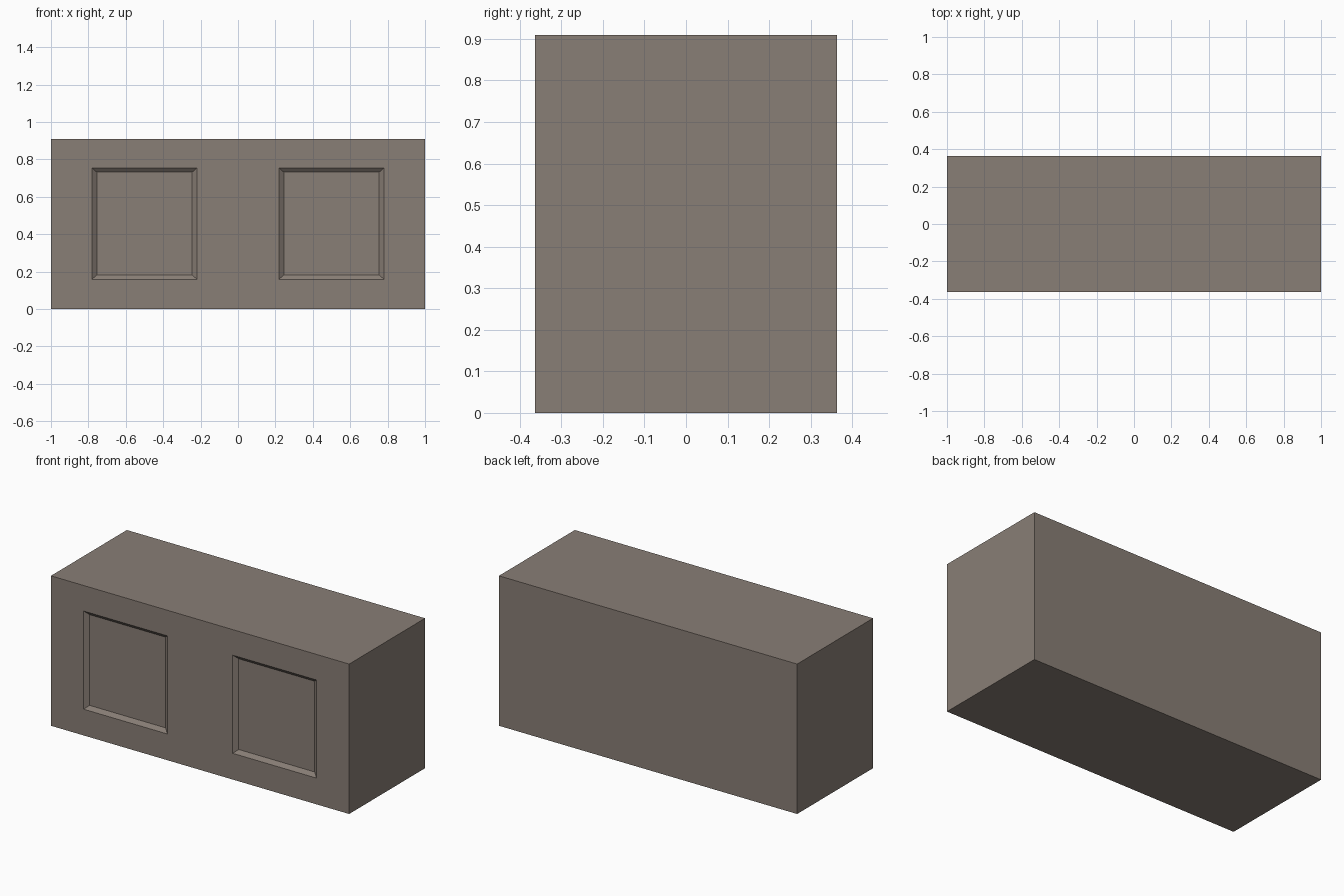
import bpy, bmesh

if "Cube" in bpy.data.objects:
    bpy.data.objects.remove(bpy.data.objects["Cube"])

W, D, H = 2.0, 0.727, 0.909
RECESS = 0.02      # depth of the front panels

paint = bpy.data.materials.new("taupe_paint")
paint.diffuse_color = (0.25, 0.21, 0.18, 1)
paint.use_nodes = True
paint.node_tree.nodes["Principled BSDF"].inputs["Base Color"].default_value = paint.diffuse_color


def make_block(name, size, center):
    bpy.ops.mesh.primitive_cube_add(size=1, location=center)
    ob = bpy.context.object
    ob.name = name
    ob.scale = size
    bpy.ops.object.transform_apply(location=True, rotation=False, scale=True)
    return ob


# Main body
body = make_block("cabinet_body", (W, D, H), (0, 0, H / 2))
body.data.materials.append(paint)


# Tapered cutter: slopes inwards from the front face to the panel floor
def make_panel_cutter(cx, cz, outer, inner):
    front, over = -D / 2, 2.0     # extend past the face along the same slope
    bm = bmesh.new()
    rings = []
    for t in (1.0, 1.0 - over):
        w, h = (o + (i - o) * t for o, i in zip(outer, inner))
        y = front + RECESS * t
        rings.append([bm.verts.new((cx + sx * w / 2, y, cz + sz * h / 2))
                      for sx, sz in ((-1, -1), (1, -1), (1, 1), (-1, 1))])
    for ring in rings:
        bm.faces.new(ring)
    for i in range(4):
        j = (i + 1) % 4
        bm.faces.new((rings[0][i], rings[0][j], rings[1][j], rings[1][i]))
    bmesh.ops.recalc_face_normals(bm, faces=bm.faces)
    mesh = bpy.data.meshes.new("panel_cutter")
    bm.to_mesh(mesh)
    bm.free()
    mesh.materials.append(paint)
    ob = bpy.data.objects.new("panel_cutter", mesh)
    bpy.context.collection.objects.link(ob)
    ob.hide_render = True
    return ob


# Two recessed front panels
for side in (-1, 1):
    cutter = make_panel_cutter(side * 0.5, 0.4565, (0.562, 0.595), (0.51, 0.55))
    cut = body.modifiers.new("panel_recess", 'BOOLEAN')
    cut.operation = 'DIFFERENCE'
    cut.solver = 'EXACT'
    cut.object = cutter
    bpy.context.view_layer.objects.active = body
    bpy.ops.object.modifier_apply(modifier=cut.name)
    bpy.data.objects.remove(cutter)
